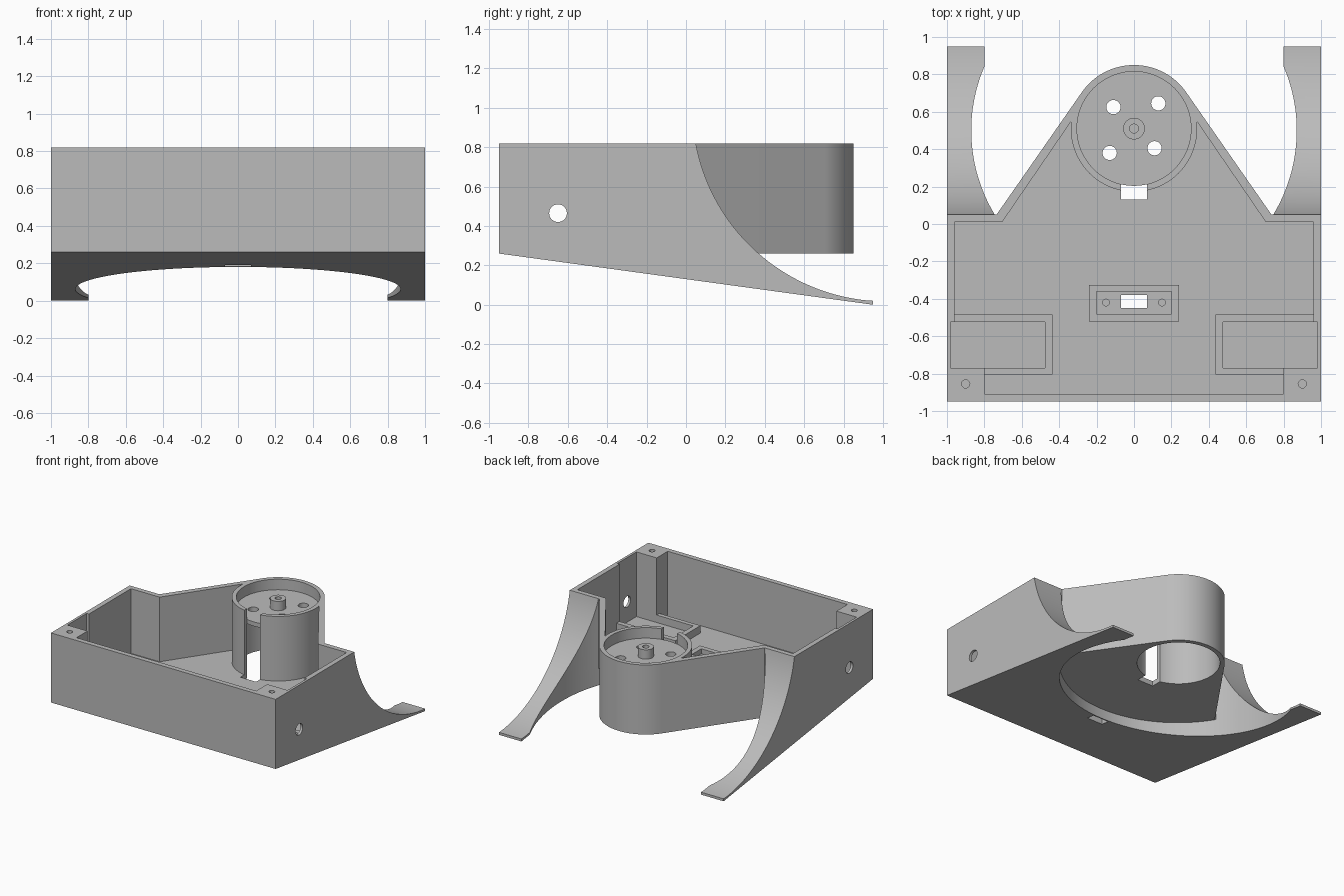
import bpy, bmesh, math

cube = bpy.data.objects.get("Cube")
if cube:
    bpy.data.objects.remove(cube, do_unlink=True)

grey = bpy.data.materials.new("plain_grey")
grey.use_nodes = True
grey.diffuse_color = (0.5, 0.5, 0.5, 1)
grey.node_tree.nodes["Principled BSDF"].inputs["Base Color"].default_value = (0.5, 0.5, 0.5, 1)

HUB_Y = 0.51
TOP, FLOOR, UNDER = 0.82, 0.30, 0.26


def arc(cx, cy, r, a, b, n):
    return [(cx + r * math.cos(a + (b - a) * i / n),
             cy + r * math.sin(a + (b - a) * i / n)) for i in range(n + 1)]


def mirrored(pts):
    """Close a right-hand outline with its mirror image."""
    return pts + [(-x, y) for x, y in reversed(pts)]


def prism(name, pts, lo, hi, axis="z"):
    """Extrude a closed outline along z, or a (y, z) outline along x."""
    bm = bmesh.new()
    put = (lambda p, h: (p[0], p[1], h)) if axis == "z" else (lambda p, h: (h, p[0], p[1]))
    face = bm.faces.new([bm.verts.new(put(p, lo)) for p in pts])
    ext = bmesh.ops.extrude_face_region(bm, geom=[face])
    shift = (0, 0, hi - lo) if axis == "z" else (hi - lo, 0, 0)
    bmesh.ops.translate(bm, vec=shift,
                        verts=[v for v in ext["geom"] if isinstance(v, bmesh.types.BMVert)])
    bmesh.ops.recalc_face_normals(bm, faces=bm.faces)
    mesh = bpy.data.meshes.new(name)
    bm.to_mesh(mesh)
    bm.free()
    mesh.materials.append(grey)
    ob = bpy.data.objects.new(name, mesh)
    bpy.context.collection.objects.link(ob)
    return ob


def box(name, x0, x1, y0, y1, z0, z1):
    return prism(name, [(x0, y0), (x1, y0), (x1, y1), (x0, y1)], z0, z1)


def cyl(name, x, y, r, lo, hi, n=32, axis="z"):
    return prism(name, arc(x, y, r, 0, 2 * math.pi, n)[:-1], lo, hi, axis)


def combine(target, tool, operation="DIFFERENCE"):
    mod = target.modifiers.new("cut", "BOOLEAN")
    mod.operation = operation
    mod.solver = "EXACT"
    mod.object = tool
    with bpy.context.temp_override(object=target, active_object=target):
        bpy.ops.object.modifier_apply(modifier=mod.name)
    bpy.data.objects.remove(tool, do_unlink=True)


# Wedge body with two sweeping rear legs
a0 = math.atan2(0.82 - 1.0, 0.05 - 1.016)
a1 = math.atan2(0.02 - 1.0, 0.95 - 1.016)
sweep = arc(1.016, 1.0, 0.983, a0, a1, 36)
sweep[0], sweep[-1] = (0.05, TOP), (0.95, 0.02)
housing = prism("housing", [(-0.95, TOP)] + sweep + [(0.95, 0), (-0.95, UNDER)], -1, 1, "x")

# Round clearance under the body, and the open space between the legs
R, CY = 0.87, 0.5
s0 = math.asin((0.05 - CY) / R)
s1 = math.acos(0.8 / R)
side = arc(0, CY, R, s0, s1, 32) + [(0.8, 1.1)]
bottom = arc(0, CY, R, -math.pi - s0, s0, 64)[1:-1]
combine(housing, prism("clearance", mirrored(side) + bottom, -1, UNDER))
combine(housing, prism("leg_gap", mirrored(side), -1, 1))

# Tapered tail rounded around the hub
tangent = 0.609
tail = [(0.735, -0.05), (0.735, 0.05)] + arc(0, HUB_Y, 0.34, tangent, math.pi - tangent, 40)
tail += [(-0.735, 0.05), (-0.735, -0.05)]
combine(housing, prism("tail", tail, UNDER, TOP), "UNION")

# Hollow inside with corner posts and thinned side walls
inner = [(0.335, 0.55), (0.705, 0.01), (0.96, 0.01), (0.96, -0.525), (0.98, -0.525),
         (0.98, -0.77), (0.8, -0.77), (0.8, -0.91)]
combine(housing, prism("cavity", mirrored(inner), FLOOR, 1))

# Hub tube, its bore and the cable slot
combine(housing, cyl("hub", 0, HUB_Y, 0.338, UNDER + 0.005, TOP, 80), "UNION")
combine(housing, cyl("bore", 0, HUB_Y, 0.305, -1, 1, 80))
combine(housing, box("slot", -0.07, 0.07, 0.13, 0.3, -1, 1))

# Floor opening, side wall holes and blind screw holes in the posts
combine(housing, box("floor_opening", -0.07, 0.07, -0.45, -0.38, -1, 0.6))
combine(housing, cyl("side_holes", -0.65, 0.465, 0.045, -1.2, 1.2, 32, "x"))
for s in (-1, 1):
    combine(housing, cyl("post_hole", s * 0.9, -0.855, 0.022, 0.6, 1, 20))

# Plate in the hub with four screw holes and a centre boss
plate = cyl("hub_plate", 0, HUB_Y, 0.306, 0.70, 0.735, 80)
for x, y in ((-0.11, 0.625), (0.13, 0.645), (-0.13, 0.38), (0.11, 0.405)):
    combine(plate, cyl("plate_hole", x, y, 0.038, 0.5, 1))
boss = cyl("centre_boss", 0, HUB_Y, 0.058, 0.72, 0.81)
combine(boss, cyl("boss_hole", 0, HUB_Y, 0.024, 0.75, 1, 20))

# Low frames on the floor that hold the inner parts
low, high = FLOOR - 0.01, FLOOR + 0.06
frames = []
for s, name in ((-1, "right_frame"), (1, "left_frame")):
    xs = sorted((s * 0.435, s * 0.97))
    frame = box(name, *xs, -0.805, -0.485, low, high)
    xs = sorted((s * 0.475, s * 1.1))
    combine(frame, box("pocket", *xs, -0.77, -0.525, 0, 1))
    frames.append(frame)
holder = box("centre_frame", -0.24, 0.24, -0.52, -0.325, low, high)
combine(holder, box("pocket", -0.2, 0.2, -0.48, -0.36, FLOOR + 0.02, 1))
combine(holder, box("window", -0.07, 0.07, -0.45, -0.38, 0, 1))
for s in (-1, 1):
    combine(holder, cyl("holder_hole", s * 0.15, -0.42, 0.018, FLOOR, 1, 20))

# Smooth the curved walls and keep hard edges
bpy.ops.object.select_all(action="DESELECT")
for ob in [housing, plate, boss, holder] + frames:
    ob.select_set(True)
bpy.context.view_layer.objects.active = housing
bpy.ops.object.shade_smooth_by_angle(angle=math.radians(25))
